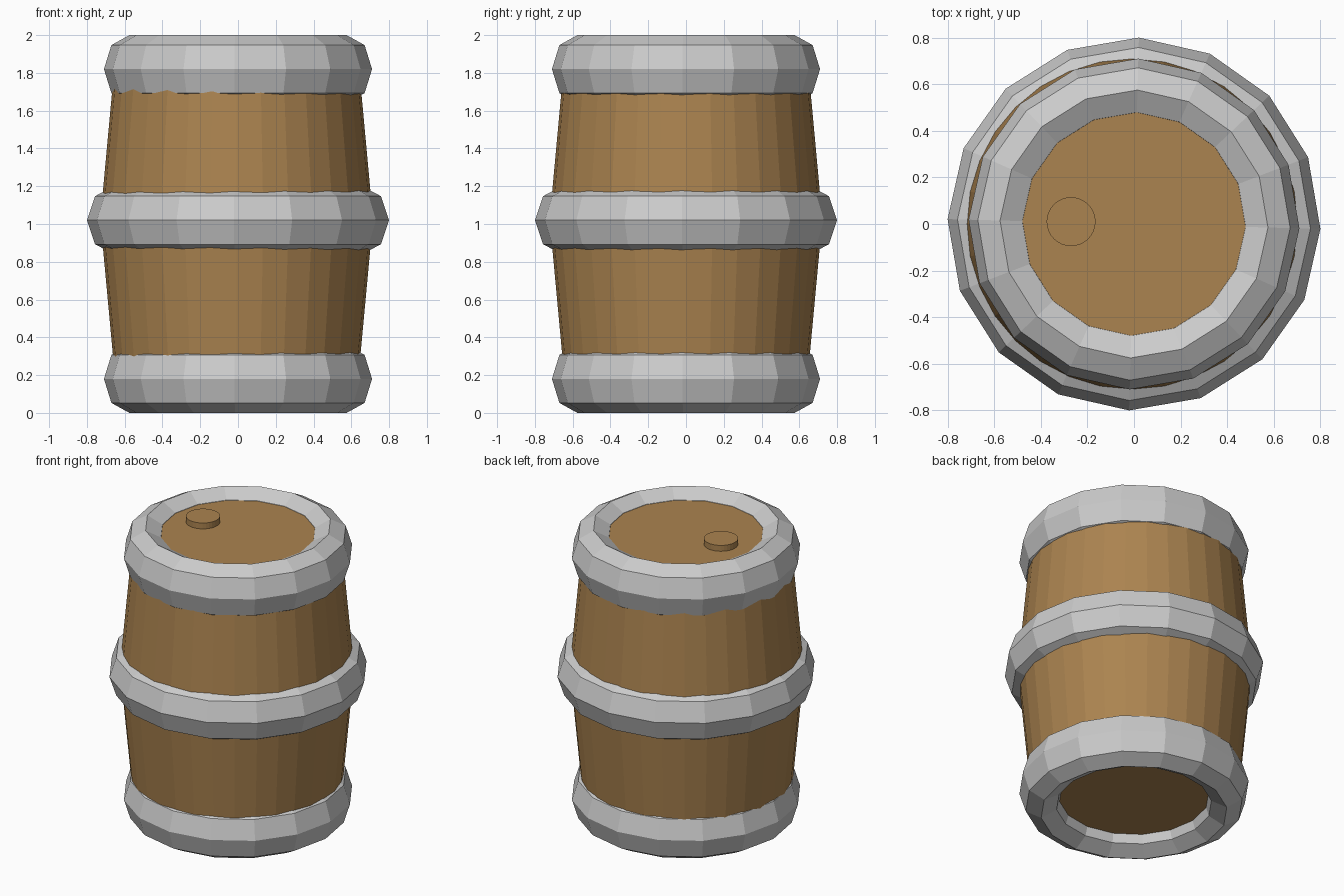
import bpy, bmesh
from math import cos, sin, pi, radians

if "Cube" in bpy.data.objects:
    bpy.data.objects.remove(bpy.data.objects["Cube"])


def lathe(name, profile, sides, start=0.0, closed=False, loc=(0, 0, 0), mat=None):
    """Revolve an (r, z) profile round z; open profiles get end caps."""
    bm = bmesh.new()
    rings = []
    for r, z in profile:
        rings.append([bm.verts.new((r * cos(start + 2 * pi * i / sides),
                                    r * sin(start + 2 * pi * i / sides), z))
                      for i in range(sides)])
    pairs = list(zip(rings, rings[1:]))
    if closed:
        pairs.append((rings[-1], rings[0]))
    else:
        bm.faces.new(rings[0])
        bm.faces.new(rings[-1])
    for a, b in pairs:
        for i in range(sides):
            j = (i + 1) % sides
            bm.faces.new((a[i], a[j], b[j], b[i]))
    bmesh.ops.recalc_face_normals(bm, faces=bm.faces)
    me = bpy.data.meshes.new(name)
    bm.to_mesh(me)
    bm.free()
    ob = bpy.data.objects.new(name, me)
    ob.location = loc
    bpy.context.collection.objects.link(ob)
    if mat:
        me.materials.append(mat)
    return ob


def hoop(name, z, major, minor):
    """Low-poly torus, stretched vertically."""
    tube = [(major + minor * cos(k * pi / 4), 0.18 * sin(k * pi / 4)) for k in range(8)]
    return lathe(name, tube, 16, radians(-1.5), True, (0, 0, z))


wood = bpy.data.materials.new("wood")
wood.diffuse_color = (0.41, 0.23, 0.08, 1)
wood.use_nodes = True
wood.node_tree.nodes["Principled BSDF"].inputs["Base Color"].default_value = wood.diffuse_color

# Barrel body: two tapered halves meeting at the belly
lathe("barrel_body", [(0.637, 0.11), (0.722, 1.025), (0.637, 1.945)], 32,
      loc=(-0.007, 0, 0), mat=wood)

# Metal hoops
hoop("bottom_hoop", 0.18, 0.575, 0.135)
hoop("middle_hoop", 1.02, 0.655, 0.145)
hoop("top_hoop", 1.82, 0.575, 0.135)

# Bung plug in the lid
lathe("bung", [(0.105, 1.90), (0.105, 1.985)], 32, loc=(-0.27, 0.01, 0), mat=wood)
